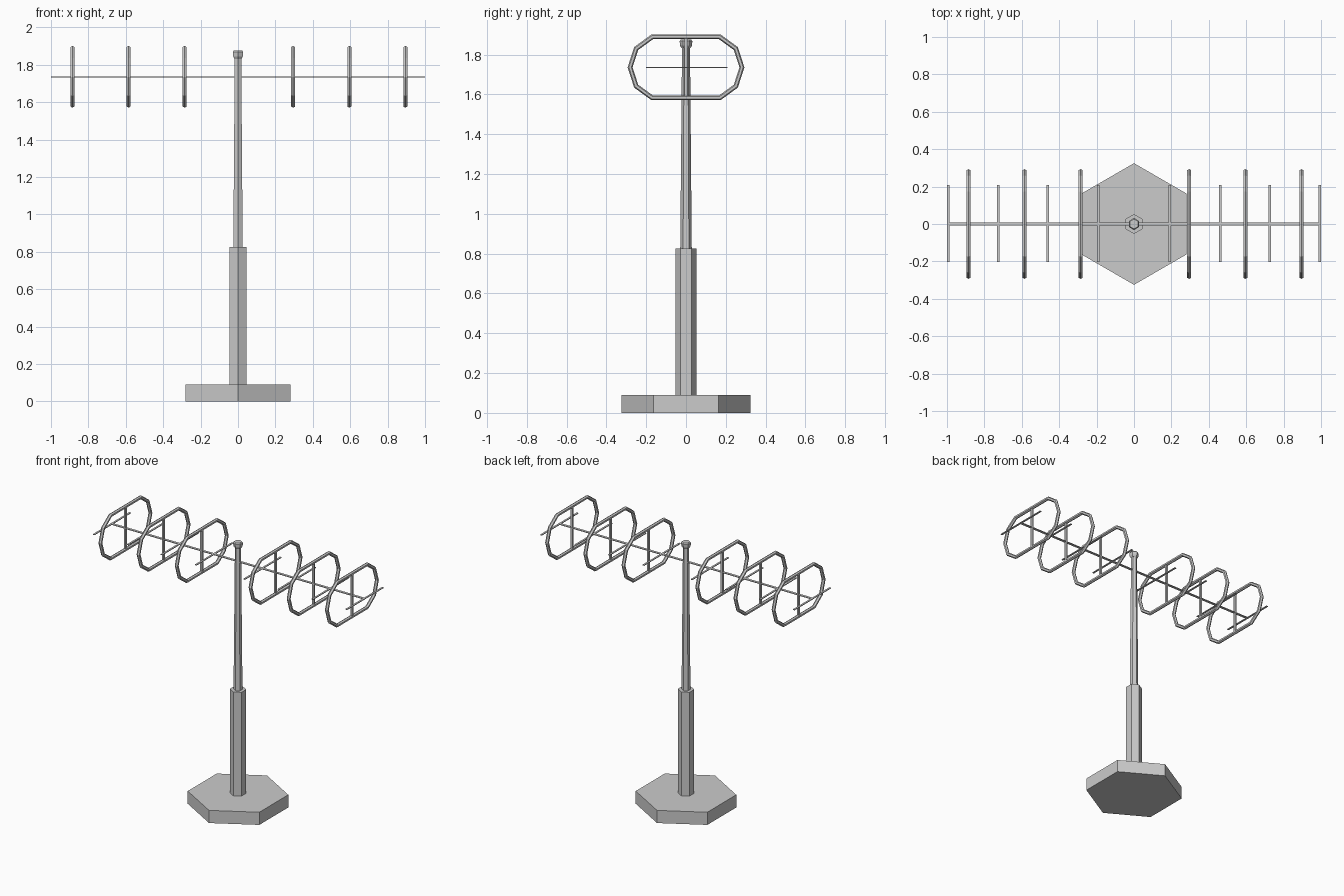
import bpy, bmesh
from math import sin, cos, pi

if "Cube" in bpy.data.objects:
    bpy.data.objects.remove(bpy.data.objects["Cube"])

BOOM_Z = 1.736


def make_object(name, bm):
    bmesh.ops.recalc_face_normals(bm, faces=bm.faces[:])
    me = bpy.data.meshes.new(name)
    bm.to_mesh(me)
    bm.free()
    ob = bpy.data.objects.new(name, me)
    bpy.context.collection.objects.link(ob)
    return ob


def hex_stack(name, profile, sides=6):
    """Vertical six-sided solid through (radius, z) sections, corners on +-y."""
    bm = bmesh.new()
    loops = [[bm.verts.new((r * sin(2 * pi * i / sides), r * cos(2 * pi * i / sides), z))
              for i in range(sides)] for r, z in profile]
    for a, b in zip(loops, loops[1:]):
        for i in range(sides):
            k = (i + 1) % sides
            bm.faces.new((a[i], a[k], b[k], b[i]))
    bm.faces.new(loops[0])
    bm.faces.new(loops[-1])
    return make_object(name, bm)


def box(name, loc, size):
    bm = bmesh.new()
    bmesh.ops.create_cube(bm, size=1)
    bmesh.ops.scale(bm, vec=size, verts=bm.verts)
    bmesh.ops.translate(bm, vec=loc, verts=bm.verts)
    return make_object(name, bm)


def stretched_ring(name, x, major=0.161, minor=0.0125, pull=0.12, n=10, m=6):
    """Ten-sided torus facing x, its two halves pulled apart along y."""
    bm = bmesh.new()
    loops = []
    for i in range(n):
        a = 2 * pi * i / n
        side = pull if cos(a) > 0 else -pull
        loop = []
        for j in range(m):
            b = 2 * pi * j / m
            r = major + minor * cos(b)
            loop.append(bm.verts.new((x + minor * sin(b), side + r * cos(a), BOOM_Z + r * sin(a))))
        loops.append(loop)
    for i in range(n):
        p, q = loops[i], loops[(i + 1) % n]
        for j in range(m):
            k = (j + 1) % m
            bm.faces.new((p[j], p[k], q[k], q[j]))
    return make_object(name, bm)


# Base and mast
hex_stack("base", [(0.325, 0), (0.325, 0.09)])
hex_stack("lower_post", [(0.053, 0.09), (0.053, 0.827)])
hex_stack("upper_mast", [(0.029, 0.82), (0.02, 1.84)])
hex_stack("mast_cap", [(0.022, 1.832), (0.03, 1.845), (0.032, 1.868), (0.026, 1.876)])

# Flat boom with short cross bars
box("boom", (0, 0, BOOM_Z), (2.0, 0.018, 0.005))
for i, x in enumerate((0.19, 0.46, 0.725, 0.993)):
    for s in (-1, 1):
        box(f"cross_bar_{i}_{'left' if s < 0 else 'right'}", (s * x, 0.003, BOOM_Z), (0.013, 0.41, 0.005))

# Rings with their vertical struts
for i, x in enumerate((-0.885, -0.585, -0.285, 0.295, 0.595, 0.895)):
    stretched_ring(f"ring_{i}", x)
    box(f"ring_strut_{i}", (x, 0, BOOM_Z), (0.013, 0.016, 0.31))
